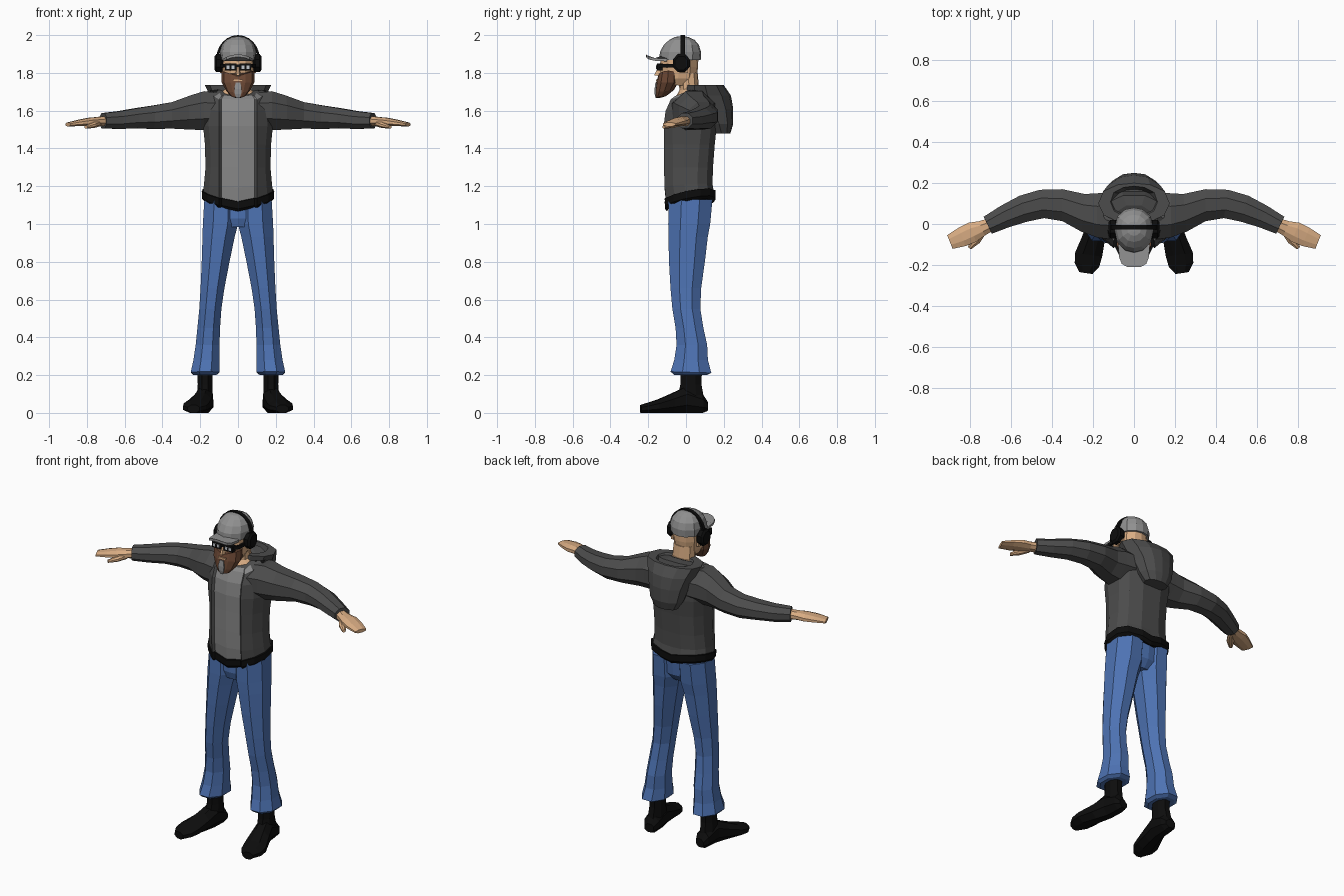
import bpy, bmesh, math
from mathutils import Vector


def mat(name, r, g, b):
    m = bpy.data.materials.new(name)
    m.diffuse_color = (r, g, b, 1)
    return m


JACKET = mat("jacket_grey", .072, .072, .072)
SHIRT = mat("shirt_grey", .24, .24, .24)
CAP = mat("cap_grey", .28, .28, .28)
JEANS = mat("denim_blue", .075, .17, .45)
SKIN = mat("skin", .70, .42, .23)
BEARD = mat("beard_brown", .15, .065, .035)
BLACK = mat("black", .004, .004, .004)
LENS = mat("lens_pale", .55, .58, .62)


def loft(name, rings, m, mirror=False, extra=None, rule=None):
    """Skin a list of equal-length point rings, cap both ends."""
    bm = bmesh.new()
    vs = [[bm.verts.new(p) for p in r] for r in rings]
    n = len(vs[0])
    for a, b in zip(vs, vs[1:]):
        for i in range(n):
            j = (i + 1) % n
            bm.faces.new((a[i], a[j], b[j], b[i]))
    bm.faces.new(vs[0])
    bm.faces.new(vs[-1])
    bmesh.ops.recalc_face_normals(bm, faces=bm.faces)
    if rule:
        for f in bm.faces:
            f.material_index = int(rule(f.calc_center_median()))
    me = bpy.data.meshes.new(name)
    bm.to_mesh(me)
    bm.free()
    ob = bpy.data.objects.new(name, me)
    bpy.context.collection.objects.link(ob)
    me.materials.append(m)
    if extra:
        me.materials.append(extra)
    if mirror:
        ob.modifiers.new("mirror", 'MIRROR').use_mirror_merge = False
    return ob


def octagon(hu, hv, n=8):
    k = 1 / math.cos(math.pi / n)
    return [(hu * k * math.cos((i + .5) * 2 * math.pi / n),
             hv * k * math.sin((i + .5) * 2 * math.pi / n)) for i in range(n)]


def flat(z, x0, x1, y0, y1, tilt=0):
    """Horizontal eight-sided ring from its bounds."""
    cx, cy = (x0 + x1) / 2, (y0 + y1) / 2
    return [(cx + u, cy + v, z + tilt * v) for u, v in octagon((x1 - x0) / 2, (y1 - y0) / 2)]


def limb(x, y, z, ry, rz, yaw=0):
    """Upright ring across a sideways limb."""
    return [(x - u * math.sin(yaw), y + u * math.cos(yaw), z + v) for u, v in octagon(ry, rz)]


def sym(half, z, tilt=0, v=0):
    """Close a front-to-back half outline by mirroring in x."""
    w = max(p[0] for p in half)
    full = half + [(-x, y) for x, y in half[-2:0:-1]]
    return [(x, y, z + tilt * y + v * abs(x) / w) for x, y in full]


def oval(z, w, yf, yb, tilt=0, v=0):
    d = yb - yf
    return sym([(0, yf), (.45 * w, yf + .05 * d), (.85 * w, yf + .22 * d), (w, yf + .5 * d),
                (.86 * w, yb - .2 * d), (.45 * w, yb - .04 * d), (0, yb)], z, tilt, v)


def chest(z, w, yf, yb, tilt=0, v=0):
    a = min(.088, .7 * w)
    return sym([(0, yf + .004), (a, yf + .016), (a + .012, yf + .004), (max(.84 * w, a + .02), yf + .05),
                (w, yf + .11), (.97 * w, yb - .08), (.78 * w, yb - .03), (.35 * w, yb), (0, yb)], z, tilt, v)


def box(name, x0, x1, y0, y1, z0, z1, m, mirror=False):
    ring = lambda z: [(x0, y0, z), (x1, y0, z), (x1, y1, z), (x0, y1, z)]
    return loft(name, [ring(z0), ring(z1)], m, mirror)


# Jacket body with shirt panel down the open front
loft("jacket_body", [
    chest(1.13, .185, -.11, .148, .18, .035),
    chest(1.20, .18, -.118, .14, .06, .01),
    chest(1.30, .172, -.12, .143),
    chest(1.42, .175, -.12, .152),
    chest(1.52, .185, -.122, .163),
    chest(1.62, .182, -.112, .165, .2),
    chest(1.687, .15, -.085, .14, .35),
    chest(1.70, .108, -.066, .09, .4)],
    JACKET, extra=SHIRT,
    rule=lambda c: c.y < 0 and (abs(c.x) < .084 or (c.z > 1.66 and abs(c.x) < .125)))

# Waistband
loft("waistband", [
    chest(1.085, .178, -.105, .142, .18, .035),
    chest(1.10, .19, -.115, .156, .18, .035),
    chest(1.138, .192, -.117, .156, .18, .035),
    chest(1.14, .175, -.10, .14, .18, .035)], BLACK)

# Hood hanging down the back, hollow at the top
loft("hood", [
    oval(1.48, .075, .14, .235),
    oval(1.53, .105, .10, .25),
    oval(1.61, .125, .05, .25),
    oval(1.68, .15, -.01, .238),
    oval(1.735, .175, .0, .20),
    oval(1.735, .115, .03, .185),
    oval(1.67, .08, .07, .17)], JACKET)

# Sleeves
loft("sleeve", [
    limb(.11, .04, 1.60, .115, .095),
    limb(.18, .042, 1.60, .108, .103),
    limb(.25, .055, 1.59, .092, .09, .1),
    limb(.35, .092, 1.575, .078, .07, 0),
    limb(.45, .098, 1.565, .07, .062, -.15),
    limb(.54, .075, 1.56, .066, .053, -.3),
    limb(.63, .037, 1.55, .056, .047, -.42),
    limb(.715, -.006, 1.547, .046, .04, -.45)], JACKET, True)

# Hands and thumbs
loft("hand", [
    limb(.70, -.002, 1.545, .032, .027, -.42),
    limb(.745, -.022, 1.543, .038, .023, -.4),
    limb(.79, -.04, 1.54, .05, .022, -.38),
    limb(.84, -.063, 1.535, .048, .017, -.38),
    limb(.90, -.088, 1.527, .036, .01, -.38)], SKIN, True)
loft("thumb", [
    limb(.735, -.035, 1.535, .016, .018, -.9),
    limb(.77, -.08, 1.523, .02, .015, -.9),
    limb(.805, -.118, 1.513, .01, .008, -.9)], SKIN, True)

# Trousers
loft("trouser_seat", [
    oval(.985, .12, -.07, .09), oval(1.03, .165, -.085, .125),
    oval(1.14, .165, -.085, .135)], JEANS)
loft("trouser_leg", [
    flat(1.13, .0, .178, -.092, .14),
    flat(1.0, .0, .186, -.094, .128),
    flat(.93, .018, .188, -.093, .115),
    flat(.80, .045, .192, -.09, .10),
    flat(.66, .072, .198, -.082, .08),
    flat(.55, .088, .205, -.072, .076),
    flat(.45, .095, .215, -.055, .092),
    flat(.36, .098, .224, -.05, .112),
    flat(.28, .098, .236, -.062, .116),
    flat(.215, .098, .25, -.082, .134, -.03),
    flat(.20, .115, .235, -.06, .11)], JEANS, True)

# Boots
loft("boot_shaft", [
    flat(.25, .135, .215, -.03, .085), flat(.15, .135, .213, -.03, .082),
    flat(.05, .135, .222, -.05, .10)], BLACK, True)


def sole(y, xc, hw, top, bottom=.0):
    h = (top - bottom) / 2
    return [(xc + u, y + .15 * u, bottom + h + v) for u, v in octagon(hw, h)]


loft("boot_foot", [
    sole(.113, .172, .028, .06, .01), sole(.085, .175, .044, .10), sole(0, .18, .048, .14),
    sole(-.07, .198, .056, .105), sole(-.15, .222, .066, .07), sole(-.20, .23, .06, .054),
    sole(-.24, .235, .032, .042)], BLACK, True)

# Neck and head
loft("neck", [
    oval(1.68, .104, -.064, .088, .4), oval(1.715, .068, -.035, .068, .2),
    oval(1.80, .064, -.04, .062)], SKIN)
loft("head", [
    oval(1.73, .055, -.12, .03, -.1), oval(1.77, .076, -.138, .055),
    oval(1.83, .085, -.14, .064), oval(1.90, .086, -.13, .066)], SKIN)
loft("nose", [
    [(-.017, -.13, 1.782), (.017, -.13, 1.782), (.007, -.168, 1.787), (-.007, -.168, 1.787)],
    [(-.008, -.13, 1.835), (.008, -.13, 1.835), (.004, -.147, 1.835), (-.004, -.147, 1.835)]], SKIN)
box("ear", .08, .094, -.035, .01, 1.80, 1.86, SKIN, True)

# Beard with a grey streak and a mouth
loft("beard", [
    oval(1.782, .088, -.147, -.04, 0, .03), oval(1.75, .087, -.158, -.04),
    oval(1.715, .062, -.163, -.065, .1), oval(1.688, .036, -.162, -.105, .1),
    oval(1.668, .014, -.157, -.135)], BEARD)
streak = lambda z, w, y: [(-w, y, z), (w, y, z), (w, y + .008, z), (-w, y + .008, z)]
loft("beard_streak", [streak(1.75, .012, -.162), streak(1.715, .02, -.1665),
                      streak(1.688, .017, -.166), streak(1.666, .009, -.161)], CAP)
box("mouth", -.025, .025, -.159, -.15, 1.757, 1.766, SKIN)

# Glasses
box("glasses_frame", .009, .07, -.153, -.125, 1.812, 1.85, BLACK, True)
box("glasses_lens", .019, .06, -.156, -.15, 1.821, 1.838, LENS, True)
box("pupil", .034, .045, -.158, -.15, 1.821, 1.838, BLACK, True)
box("glasses_bridge", -.012, .012, -.155, -.13, 1.832, 1.844, BLACK)
loft("glasses_temple", [
    [(x, y, z) for x, z in ((x0, 1.828), (x0 + .012, 1.828), (x0 + .012, 1.848), (x0, 1.848))]
    for x0, y in ((.062, -.15), (.082, -.11), (.084, -.04))], BLACK, True)

# Cap with a curved visor
loft("cap_crown", [
    oval(1.868, .094, -.142, .078), oval(1.91, .096, -.138, .08),
    oval(1.948, .086, -.118, .068), oval(1.975, .064, -.088, .045),
    oval(1.99, .034, -.058, .012), oval(1.993, .01, -.038, -.012)], CAP)
edge = [(0, -.211), (.035, -.209), (.06, -.195), (.072, -.165), (.078, -.10), (0, -.10)]
visor = lambda dz: [(x, y, z + dz - 4 * x * x) for x, y, z in sym(edge, 1.885)]
loft("cap_visor", [visor(0), visor(.014)], CAP)

# Headphones
band = []
for i in range(13):
    t = math.pi * i / 12
    c, s = math.cos(t), math.sin(t)
    band.append([(r * c, y, 1.875 + (r + .01) * s)
                 for r, y in ((.101, -.028), (.115, -.028), (.115, -.006), (.101, -.006))])
loft("headphone_band", band, BLACK)
loft("headphone_cup", [limb(x, -.025, 1.852, r, r * 1.05)
                       for x, r in ((.08, .038), (.09, .045), (.115, .045), (.125, .034))], BLACK, True)
